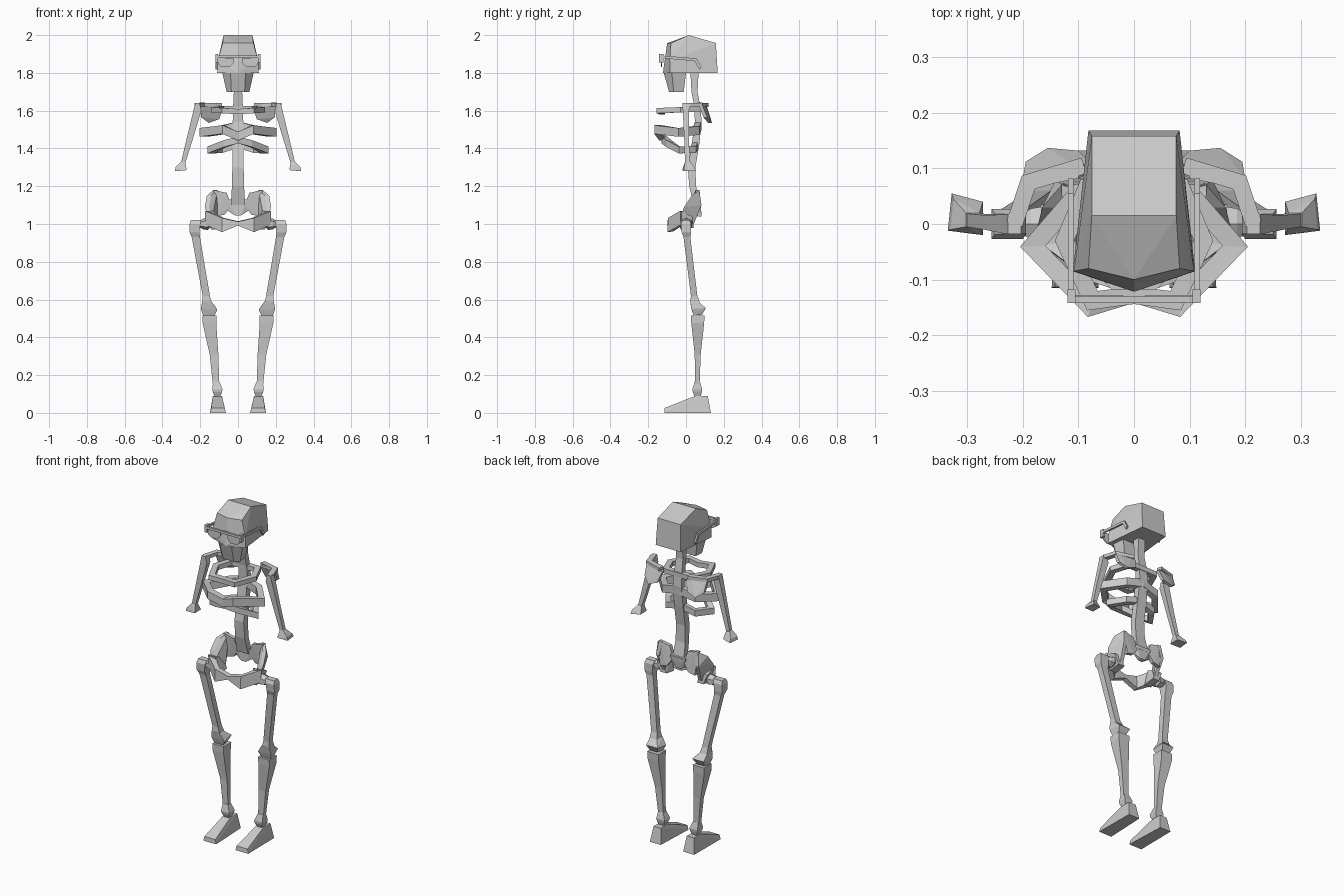
import bpy, bmesh
from mathutils import Vector

bone = bpy.data.materials.new("bone_grey")
bone.diffuse_color = (0.6, 0.6, 0.6, 1)


def finish(name, bm, mirror):
    bmesh.ops.recalc_face_normals(bm, faces=bm.faces[:])
    me = bpy.data.meshes.new(name)
    bm.to_mesh(me)
    bm.free()
    me.materials.append(bone)
    ob = bpy.data.objects.new(name, me)
    bpy.context.collection.objects.link(ob)
    if mirror:
        mod = ob.modifiers.new("mirror", 'MIRROR')
        mod.use_clip = True
        mod.use_mirror_merge = True
        mod.merge_threshold = 0.0005
    return ob


def hull(name, pts, mirror=True):
    """Convex solid around a few points."""
    bm = bmesh.new()
    for p in pts:
        bm.verts.new(p)
    bmesh.ops.remove_doubles(bm, verts=bm.verts[:], dist=0.0001)
    bmesh.ops.convex_hull(bm, input=bm.verts[:])
    junk = [v for v in bm.verts if not v.link_faces]
    bmesh.ops.delete(bm, geom=junk, context='VERTS')
    bmesh.ops.dissolve_limit(bm, angle_limit=0.02, verts=bm.verts[:], edges=bm.edges[:])
    return finish(name, bm, mirror)


def loft(name, rings, mirror=True, cap_first=True, cap_last=True):
    bm = bmesh.new()
    vs = [[bm.verts.new(p) for p in r] for r in rings]
    n = len(vs[0])
    for a, b in zip(vs, vs[1:]):
        for i in range(n):
            j = (i + 1) % n
            bm.faces.new((a[i], a[j], b[j], b[i]))
    if cap_first:
        bm.faces.new(vs[0])
    if cap_last:
        bm.faces.new(vs[-1])
    return finish(name, bm, mirror)


def column(name, levels, mirror=True):
    """Stack of level rectangles: (x, y, z, half width, half depth)."""
    return loft(name, [[(x - a, y - b, z), (x + a, y - b, z), (x + a, y + b, z), (x - a, y + b, z)]
                       for x, y, z, a, b in levels], mirror)


def band(name, path, w, h):
    """Upright strap along a path, mitred at corners; open where it meets x = 0."""
    P = [Vector(p) for p in path]
    dirs = [(b - a).xy.normalized() for a, b in zip(P, P[1:])]
    rings = []
    for i, p in enumerate(P):
        d = dirs[max(0, i - 1):i + 1]
        t = sum(d, Vector((0, 0))).normalized()
        n = Vector((-t.y, t.x, 0)) / max(0.6, t.dot(d[0]))
        if p.x == 0:
            n = Vector((0, 1 if n.y > 0 else -1, 0))
        up = Vector((0, 0, h))
        rings.append([p + n * w - up, p - n * w - up, p - n * w + up, p + n * w + up])
    return loft(name, rings, True, path[0][0] != 0, path[-1][0] != 0)


def both(pts):
    return [(s * x, y, z) for x, y, z in pts for s in (1, -1)]


# Head
hull("skull", both([
    (0.076, 0.015, 2.0), (0.076, 0.158, 1.958), (0.082, -0.08, 1.957), (0, -0.10, 1.957),
    (0.082, 0.168, 1.80), (0.11, -0.085, 1.80), (0.108, -0.085, 1.86), (0, -0.122, 1.80)]), False)
hull("jaw", both([
    (0.083, -0.075, 1.80), (0.04, -0.118, 1.80), (0.075, 0.0, 1.80),
    (0.06, -0.065, 1.70), (0.035, -0.09, 1.70), (0.055, -0.012, 1.70)]), False)

# Glasses: lenses, rims, bridge and hooked temples
hull("lens", [(x, y, z) for x, z in ((0.02, 1.875), (0.112, 1.88), (0.105, 1.845), (0.085, 1.83),
                                     (0.045, 1.83), (0.025, 1.85)) for y in (-0.133, -0.128)])
band("glasses_brow", [(0, -0.136, 1.885), (0.113, -0.136, 1.885)], 0.006, 0.007)
hull("glasses_hinge", [(x, y, z) for x in (0.105, 0.12) for y in (-0.142, -0.118) for z in (1.855, 1.90)])
loft("glasses_temple", [[(0.109, y, z - 0.007), (0.119, y, z - 0.007),
                         (0.119, y + e, z + 0.007), (0.109, y + e, z + 0.007)]
                        for y, z, e in ((-0.13, 1.885, 0), (0.045, 1.87, 0.01), (0.07, 1.825, 0.012))])

# Backbone
column("spine", [
    (0, 0.045, 1.81, 0.024, 0.022), (0, 0.045, 1.70, 0.022, 0.016), (0, 0.06, 1.62, 0.026, 0.016),
    (0, 0.065, 1.54, 0.028, 0.018), (0, 0.05, 1.42, 0.03, 0.02), (0, 0.03, 1.30, 0.03, 0.02),
    (0, 0.035, 1.20, 0.032, 0.018), (0, 0.06, 1.10, 0.038, 0.018)], False)

# Rib cage
band("upper_rib", [(0, -0.128, 1.595), (0.075, -0.138, 1.60), (0.125, -0.03, 1.605),
                   (0.085, 0.065, 1.61), (0, 0.065, 1.61)], 0.016, 0.014)
band("middle_rib", [(0, -0.125, 1.465), (0.078, -0.148, 1.50), (0.182, -0.04, 1.485),
                    (0.10, 0.055, 1.495), (0, 0.065, 1.52)], 0.017, 0.023)
band("lower_rib", [(0, -0.115, 1.445), (0.07, -0.09, 1.425), (0.142, -0.035, 1.392),
                   (0.09, 0.04, 1.395), (0, 0.05, 1.42)], 0.015, 0.018)

# Shoulders
hull("shoulder_blade", [
    (x, y + o, z) for x, y, z in ((0.08, 0.10, 1.615), (0.10, 0.09, 1.64), (0.20, 0.07, 1.64),
                                  (0.195, 0.10, 1.565), (0.155, 0.125, 1.535), (0.10, 0.12, 1.555))
    for o in (-0.008, 0.012)])
band("shoulder_strut", [(0.09, 0.105, 1.63), (0.19, 0.075, 1.632), (0.215, 0.0, 1.63)], 0.015, 0.01)

# Arms ending in a flared wrist
column("arm", [
    (0.215, 0.0, 1.64, 0.012, 0.018), (0.215, 0.0, 1.60, 0.021, 0.017), (0.253, 0.003, 1.46, 0.017, 0.013),
    (0.29, 0.007, 1.325, 0.012, 0.012)])
hull("wrist", [(0.278, -0.005, 1.325), (0.302, -0.005, 1.33), (0.278, 0.02, 1.325), (0.302, 0.02, 1.33),
               (0.272, -0.02, 1.285), (0.335, -0.012, 1.28), (0.272, 0.04, 1.285), (0.328, 0.055, 1.28),
               (0.33, -0.01, 1.30), (0.325, 0.045, 1.30)])

# Pelvis: flared wings, hip blocks, front arch and tail bone
hull("hip_wing_rear", [(x, y + o, z) for x, y, z in (
    (0.035, 0.062, 1.10), (0.06, 0.055, 1.165), (0.13, 0.06, 1.18), (0.115, 0.07, 1.04), (0.07, 0.07, 1.05))
    for o in (-0.01, 0.012)])
hull("hip_wing_side", [(x + o, y, z) for x, y, z in (
    (0.12, 0.07, 1.18), (0.155, 0.03, 1.15), (0.165, -0.01, 1.09), (0.15, -0.03, 1.03),
    (0.12, 0.035, 0.985), (0.13, 0.082, 1.10)) for o in (-0.012, 0.01)])
hull("hip_socket", [(x + o, y, z) for x, y, z in (
    (0.155, -0.035, 1.07), (0.155, 0.035, 1.04), (0.13, 0.04, 0.98), (0.13, -0.03, 0.97))
    for o in (-0.03, 0.012)])
loft("pelvis_front", [
    [(0, -0.098, 0.992), (0, -0.098, 1.012), (0, -0.07, 1.015), (0, -0.07, 0.995)],
    [(0.085, -0.098, 0.957), (0.085, -0.095, 1.032), (0.075, -0.068, 1.032), (0.08, -0.068, 0.96)],
    [(0.172, -0.03, 0.995), (0.176, -0.03, 1.07), (0.14, -0.015, 1.065), (0.14, -0.015, 0.995)]],
    True, False)
hull("tail_bone", both([(0.05, 0.05, 1.13), (0.05, 0.08, 1.12), (0.055, 0.06, 1.07), (0.015, 0.05, 1.045),
                        (0.015, 0.07, 1.05)]), False)

# Upper legs
hull("hip_ball", [(x, y, z) for x, r in ((0.145, 0.018), (0.16, 0.032), (0.185, 0.028), (0.205, 0.016))
                  for y, z in ((-r, 1.0 - r / 2), (-r, 1.0 + r / 2), (r, 1.0 + r / 2), (r, 1.0 - r / 2),
                               (0, 1.0 + r), (0, 1.0 - r))])
column("thigh_bone", [
    (0.222, 0.0, 1.02, 0.028, 0.018), (0.228, 0.0, 1.0, 0.028, 0.027), (0.23, 0.002, 0.955, 0.026, 0.025),
    (0.223, 0.005, 0.93, 0.022, 0.018), (0.168, 0.043, 0.62, 0.019, 0.017), (0.165, 0.048, 0.585, 0.024, 0.025)])
hull("knee", [(0.14, 0.022, 0.59), (0.19, 0.022, 0.59), (0.142, 0.07, 0.585), (0.188, 0.07, 0.585),
              (0.11, 0.03, 0.545), (0.196, 0.03, 0.55), (0.115, 0.105, 0.555), (0.19, 0.105, 0.555),
              (0.125, 0.04, 0.515), (0.185, 0.04, 0.515), (0.13, 0.085, 0.52), (0.18, 0.085, 0.52)])

# Lower legs
column("shin_bone", [
    (0.15, 0.062, 0.515, 0.037, 0.036), (0.151, 0.062, 0.475, 0.036, 0.034), (0.127, 0.062, 0.31, 0.023, 0.016),
    (0.116, 0.06, 0.15, 0.017, 0.012)])
column("ankle", [
    (0.115, 0.06, 0.165, 0.017, 0.014), (0.109, 0.06, 0.125, 0.027, 0.026), (0.109, 0.06, 0.11, 0.024, 0.024),
    (0.109, 0.062, 0.085, 0.014, 0.015)])

# Feet
hull("foot", [(0.064, -0.115, 0), (0.148, -0.115, 0), (0.07, -0.113, 0.026), (0.142, -0.113, 0.026),
              (0.085, 0.045, 0.088), (0.133, 0.045, 0.088), (0.085, 0.115, 0.09), (0.133, 0.115, 0.09),
              (0.074, 0.132, 0), (0.146, 0.132, 0)])
